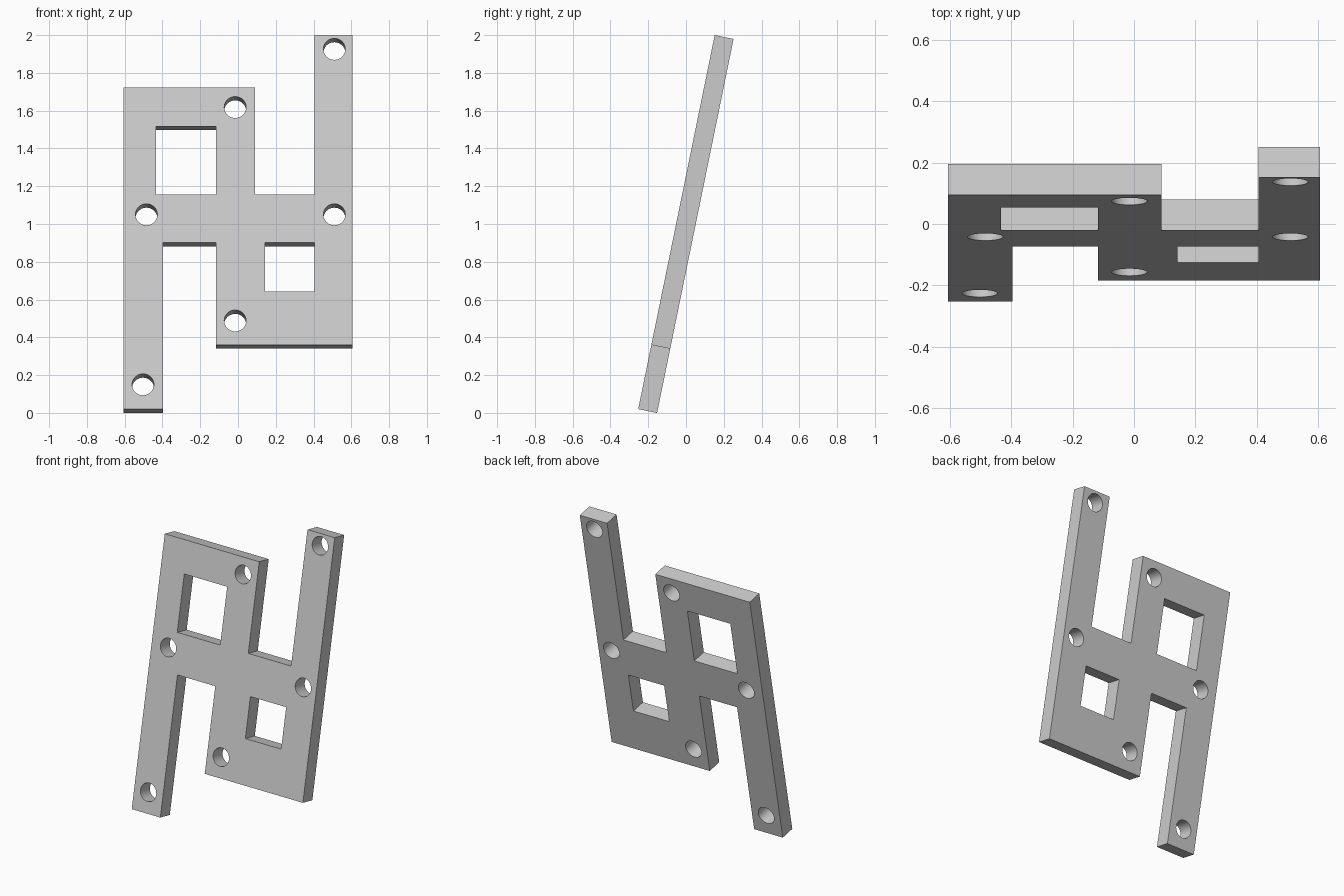
import bpy, bmesh, math
from mathutils import Matrix

if "Cube" in bpy.data.objects:
    bpy.data.objects.remove(bpy.data.objects["Cube"], do_unlink=True)

TILT = math.atan2(0.405, 1.98)   # backward lean of the plate
THICK = 0.102
HOLE_R = 0.058
BASE_Z = 0.02                    # height of the lower front edge


def along(z):
    """Distance up the leaning front face for a given height."""
    return (z - BASE_Z) / math.cos(TILT)


def loop(bm, points):
    """Closed edge loop in the plane of the plate."""
    verts = [bm.verts.new((x, v, 0)) for x, v in points]
    return [bm.edges.new((a, b)) for a, b in zip(verts, verts[1:] + verts[:1])]


def rect(x0, x1, z0, z1):
    return [(x0, along(z0)), (x1, along(z0)), (x1, along(z1)), (x0, along(z1))]


def circle(x, z, sides=40):
    return [(x + HOLE_R * math.cos(math.tau * i / sides),
             along(z) + HOLE_R * math.sin(math.tau * i / sides)) for i in range(sides)]


# Outline: left leg, upper block, right arm, lower block
outline = [(-0.607, 0.02), (-0.396, 0.02), (-0.396, 0.902), (-0.117, 0.902),
           (-0.117, 0.36), (0.607, 0.36), (0.607, 2.0), (0.406, 2.0),
           (0.406, 1.156), (0.09, 1.156), (0.09, 1.723), (-0.607, 1.723)]

bm = bmesh.new()
edges = loop(bm, [(x, along(z)) for x, z in outline])

# Square windows
edges += loop(bm, rect(-0.434, -0.117, 1.156, 1.517))
edges += loop(bm, rect(0.142, 0.406, 0.642, 0.902))

# Round bolt holes
for x, z in [(0.51, 1.926), (-0.015, 1.618), (-0.485, 1.05),
             (0.51, 1.05), (-0.015, 0.488), (-0.503, 0.15)]:
    edges += loop(bm, circle(x, z))

# Fill the face and give it thickness
bmesh.ops.triangle_fill(bm, edges=edges, use_beauty=True, normal=(0, 0, 1))
solid = bmesh.ops.extrude_face_region(bm, geom=bm.faces[:], use_keep_orig=True)
moved = [g for g in solid["geom"] if isinstance(g, bmesh.types.BMVert)]
bmesh.ops.translate(bm, verts=moved, vec=(0, 0, -THICK))
bmesh.ops.recalc_face_normals(bm, faces=bm.faces[:])

# Stand the plate up with its lean
bm.transform(Matrix.Translation((0, -0.253, BASE_Z))
             @ Matrix.Rotation(math.pi / 2 - TILT, 4, 'X'))

mesh = bpy.data.meshes.new("bracket_plate")
bm.to_mesh(mesh)
bm.free()
plate = bpy.data.objects.new("bracket_plate", mesh)
bpy.context.collection.objects.link(plate)

# Plain grey
grey = bpy.data.materials.new("plain_grey")
grey.use_nodes = True
colour = (0.6, 0.6, 0.6, 1)
grey.diffuse_color = colour
grey.node_tree.nodes["Principled BSDF"].inputs["Base Color"].default_value = colour
mesh.materials.append(grey)

# Smooth hole walls, sharp plate edges
bpy.ops.object.select_all(action='DESELECT')
plate.select_set(True)
bpy.context.view_layer.objects.active = plate
bpy.ops.object.shade_smooth_by_angle(angle=math.radians(30))
